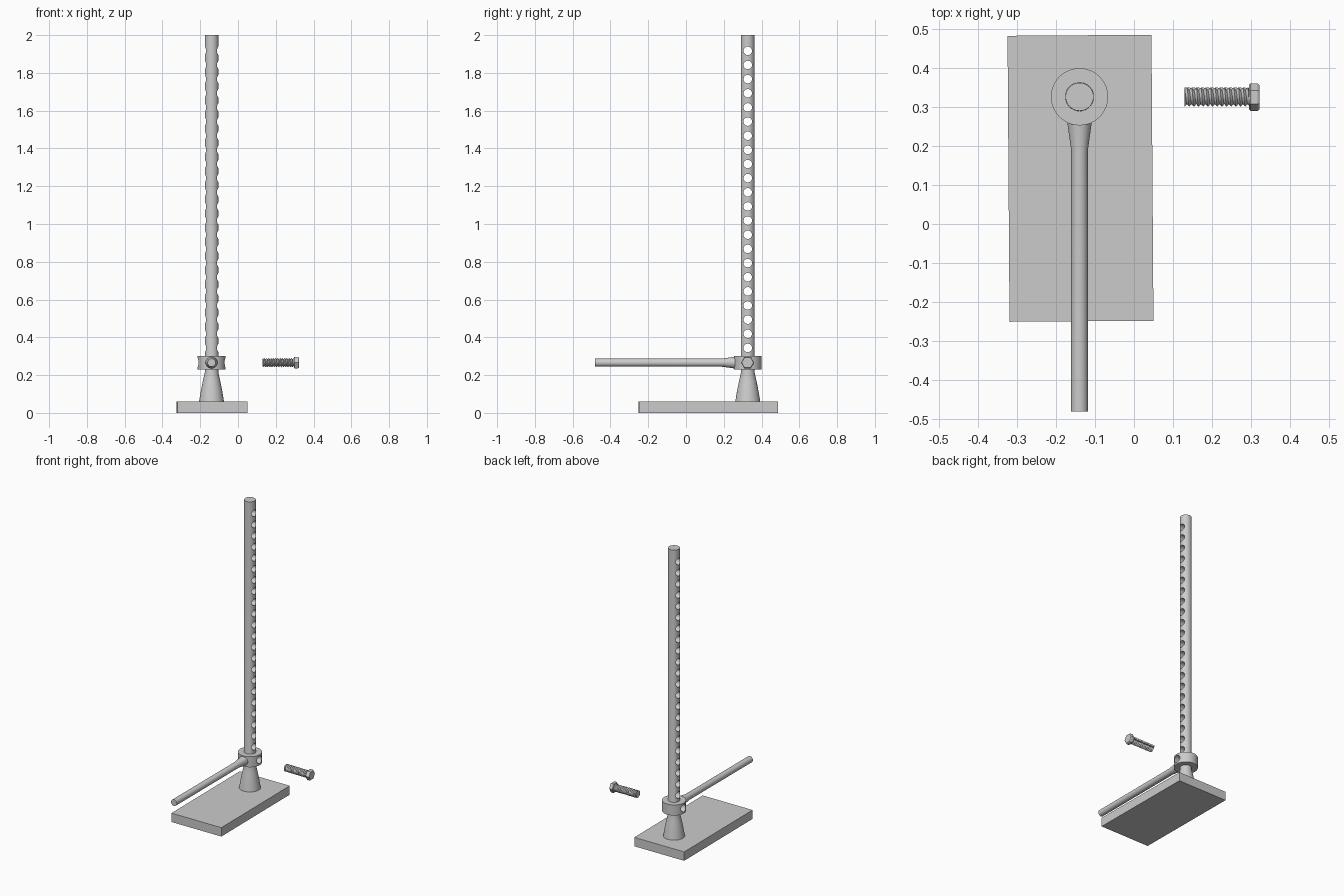
import bpy, bmesh, math
from mathutils import Matrix, Vector

cube = bpy.data.objects.get("Cube")
if cube:
    bpy.data.objects.remove(cube, do_unlink=True)

steel = bpy.data.materials.new("grey_steel")
steel.use_nodes = True
GREY = (0.6, 0.6, 0.6, 1)
steel.diffuse_color = GREY
steel.node_tree.nodes["Principled BSDF"].inputs["Base Color"].default_value = GREY

POLE = Vector((-0.14, 0.327, 0))
HOLE_R, PITCH, LOW_HOLE = 0.0225, 0.0749, 0.269
ALONG_X = Matrix.Rotation(math.pi / 2, 4, "Y")
ALONG_Y = Matrix.Rotation(math.pi / 2, 4, "X")


def finish(name, bm, smooth=True):
    bmesh.ops.recalc_face_normals(bm, faces=bm.faces)
    mesh = bpy.data.meshes.new(name)
    bm.to_mesh(mesh)
    bm.free()
    mesh.materials.append(steel)
    obj = bpy.data.objects.new(name, mesh)
    bpy.context.collection.objects.link(obj)
    if smooth:
        shade(obj)
    return obj


def activate(obj):
    bpy.ops.object.select_all(action="DESELECT")
    obj.select_set(True)
    bpy.context.view_layer.objects.active = obj


def shade(obj):
    activate(obj)
    bpy.ops.object.shade_smooth_by_angle(angle=math.radians(35))


def lathe(name, profile, matrix, sides=48, closed=False):
    """Spin (radius, height) pairs about z, then place with the matrix."""
    bm = bmesh.new()
    rings = [[bm.verts.new((r * math.cos(a), r * math.sin(a), h))
              for a in (2 * math.pi * i / sides for i in range(sides))]
             for r, h in profile]
    pairs = list(zip(rings, rings[1:]))
    if closed:
        pairs.append((rings[-1], rings[0]))
    else:
        bm.faces.new(rings[0])
        bm.faces.new(rings[-1])
    for low, high in pairs:
        for i in range(sides):
            j = (i + 1) % sides
            bm.faces.new((low[i], low[j], high[j], high[i]))
    bmesh.ops.transform(bm, matrix=matrix, verts=bm.verts)
    return finish(name, bm)


def drill(obj, heights, radius):
    """Cut round holes along x through the post axis."""
    bm = bmesh.new()
    for z in heights:
        place = Matrix.Translation(POLE + Vector((0, 0, z))) @ ALONG_X
        bmesh.ops.create_cone(bm, cap_ends=True, segments=32, radius1=radius,
                              radius2=radius, depth=0.3, matrix=place)
    cutter = finish("hole_cutter", bm, smooth=False)
    cutter.hide_render = True
    mod = obj.modifiers.new("holes", "BOOLEAN")
    mod.operation, mod.solver, mod.object = "DIFFERENCE", "EXACT", cutter
    activate(obj)
    bpy.ops.object.modifier_apply(modifier=mod.name)
    bpy.data.objects.remove(cutter, do_unlink=True)
    shade(obj)


# Base plate, very slightly turned
bm = bmesh.new()
place = (Matrix.Translation((-0.1375, 0.1175, 0.03))
         @ Matrix.Rotation(math.radians(0.4), 4, "Z")
         @ Matrix.Diagonal((0.37, 0.735, 0.06, 1)))
bmesh.ops.create_cube(bm, size=1, matrix=place)
finish("base_plate", bm, smooth=False)

# Post with flared foot and a row of through holes
post = lathe("post", [(0.066, 0.06), (0.057, 0.115), (0.046, 0.17),
                      (0.036, 0.215), (0.036, 2)], Matrix.Translation(POLE))
drill(post, [LOW_HOLE + PITCH * i for i in range(23)], HOLE_R)

# Sliding collar with a cross hole for the bolt
collar = lathe("collar", [(0.0365, 0.23), (0.0735, 0.23), (0.0735, 0.301),
                          (0.0365, 0.301)], Matrix.Translation(POLE), closed=True)
drill(collar, [0.266], 0.025)

# Arm, flaring where it meets the collar
lathe("arm", [(0.033, -0.272), (0.0215, -0.19), (0.0215, 0.482)],
      Matrix.Translation((POLE.x, 0, 0.266)) @ ALONG_Y, sides=32)

# Bolt: helical thread, core and hexagonal head
BOLT = Vector((0, 0.326, 0.266))
TIP, NECK, TURNS, COLS = 0.13, 0.298, 14, 24
ROOT, CREST = 0.018, 0.0245
step = (NECK - TIP) / TURNS
bm = bmesh.new()
rows = []
for k in range(-2, 2 * TURNS + 3):
    r = CREST if k % 2 else ROOT
    row = []
    for c in range(COLS):
        a = 2 * math.pi * c / COLS
        x = min(max(TIP + step * (k / 2 + c / COLS), TIP), NECK)
        row.append(bm.verts.new(BOLT + Vector((x, r * math.cos(a), r * math.sin(a)))))
    rows.append(row)
for k in range(len(rows) - 1):
    for c in range(COLS):
        n, shift = ((c + 1), 0) if c < COLS - 1 else (0, -2)
        if k + 1 - shift * -1 >= 0 and k + shift >= 0:
            bm.faces.new((rows[k][c], rows[k + 1][c],
                          rows[k + 1 + shift][n], rows[k + shift][n]))
bmesh.ops.dissolve_degenerate(bm, dist=1e-6, edges=bm.edges)
finish("bolt_thread", bm)

axis = Matrix.Translation(BOLT) @ ALONG_X
lathe("bolt_core", [(ROOT, TIP), (ROOT, NECK)], axis, sides=COLS)

# Hexagon with corners pointing sideways and a chamfered outer face
turned = axis @ Matrix.Rotation(math.pi / 2, 4, "Z")
head = lathe("bolt_head", [(0.032, 0.296), (0.035, 0.299), (0.035, 0.318),
                           (0.031, 0.323)], turned, sides=6)
head.data.shade_flat()
